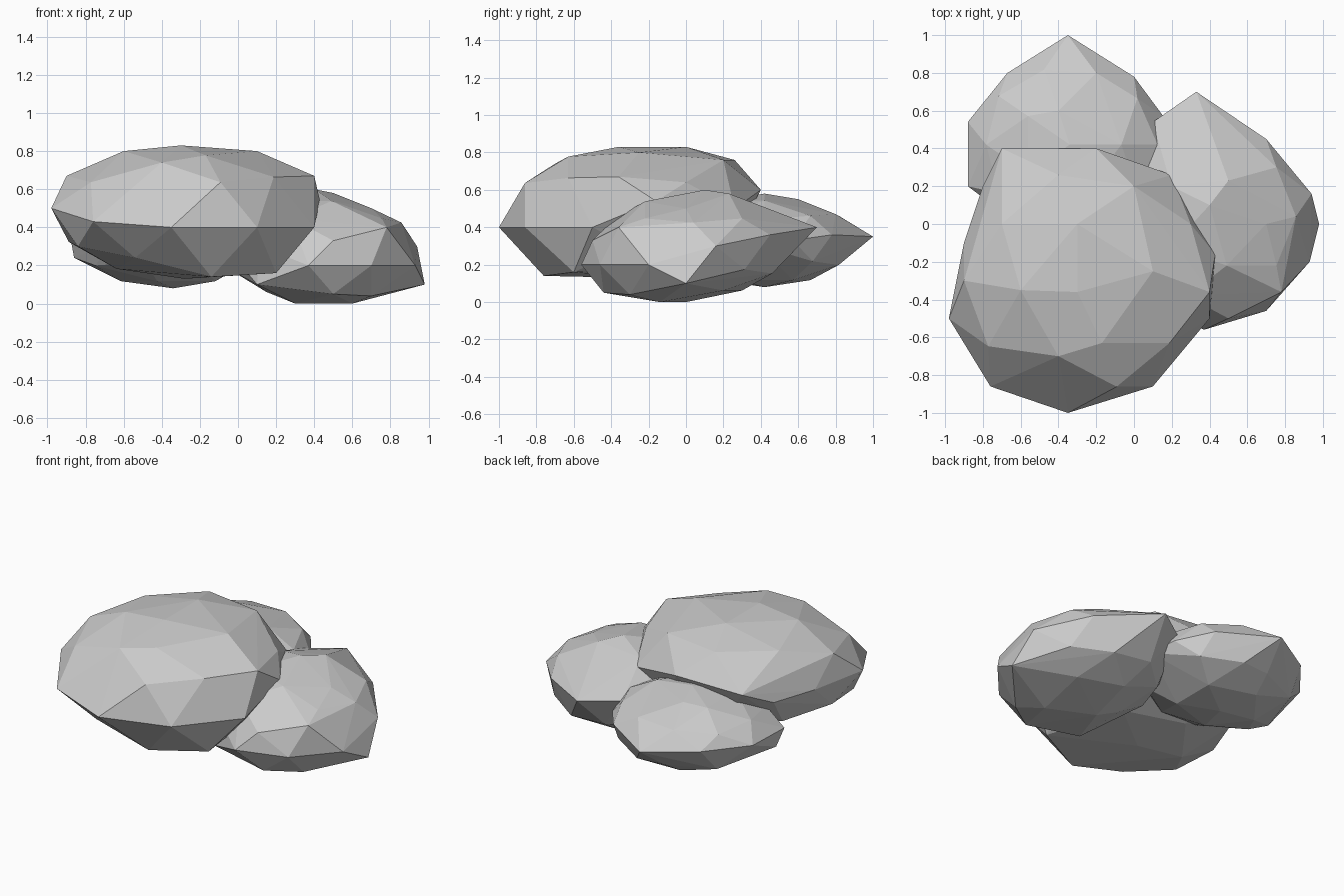
import bpy
import bmesh
from mathutils import Vector

old = bpy.data.objects.get("Cube")
if old:
    bpy.data.objects.remove(old, do_unlink=True)

# One plain stone colour
stone = bpy.data.materials.new("stone_grey")
stone.use_nodes = True
stone.diffuse_color = (0.6, 0.6, 0.6, 1)
stone.node_tree.nodes["Principled BSDF"].inputs["Base Color"].default_value = stone.diffuse_color


def chisel(bm):
    """Wrap the pulled points in a clean convex skin."""
    points = [vert.co.copy() for vert in bm.verts]
    bm.clear()
    for point in points:
        bm.verts.new(point)
    hull = bmesh.ops.convex_hull(bm, input=list(bm.verts))
    spare = set(hull["geom_interior"]) | set(hull["geom_unused"])
    loose = [item for item in spare if isinstance(item, bmesh.types.BMVert)]
    bmesh.ops.delete(bm, geom=loose, context="VERTS")
    bmesh.ops.recalc_face_normals(bm, faces=list(bm.faces))


def make_rock(name, centre, radii, corners):
    """Flattened faceted ball whose nearest points are pulled out to the given corners."""
    bm = bmesh.new()
    bmesh.ops.create_icosphere(bm, subdivisions=2, radius=1)
    centre, radii = Vector(centre), Vector(radii)
    for vert in bm.verts:
        vert.co = vert.co * radii + centre
    free = list(bm.verts)
    for corner in map(Vector, corners):
        nearest = min(free, key=lambda vert: (vert.co - corner).length)
        nearest.co = corner
        free.remove(nearest)
    chisel(bm)

    mesh = bpy.data.meshes.new(name)
    bm.to_mesh(mesh)
    bm.free()
    mesh.materials.append(stone)
    rock = bpy.data.objects.new(name, mesh)
    bpy.context.collection.objects.link(rock)
    return rock


# Large rock leaning over the other two
make_rock("large_front_rock", (-0.28, -0.3, 0.48), (0.68, 0.66, 0.35), [
    # square back end
    (-0.7, 0.4, 0.6), (-0.2, 0.4, 0.6), (0.2, 0.26, 0.5), (-0.4, 0.26, 0.76),
    # flanks
    (0.43, -0.16, 0.54), (0.4, -0.5, 0.4), (0.4, -0.36, 0.67),
    (-0.98, -0.5, 0.5), (-0.9, -0.1, 0.5), (-0.9, -0.3, 0.67), (-0.8, 0.2, 0.5),
    # blunt nose
    (0.1, -0.86, 0.4), (-0.35, -1, 0.4), (-0.76, -0.86, 0.43),
    # broad top
    (-0.6, -0.35, 0.8), (-0.3, 0, 0.83), (-0.3, -0.36, 0.83), (0.1, -0.25, 0.8),
    (-0.4, -0.7, 0.74), (0.3, 0, 0.64), (0, 0.2, 0.76), (-0.7, 0, 0.75),
    # underside
    (-0.14, -0.76, 0.14), (0.2, -0.6, 0.16), (-0.54, -0.75, 0.24),
    (-0.84, -0.6, 0.3),
])

# Low rock at the back, with a pointed end
make_rock("back_rock", (-0.34, 0.42, 0.33), (0.52, 0.49, 0.25), [
    (-0.35, 1, 0.35), (0, 0.78, 0.36), (-0.67, 0.8, 0.36),
    (-0.88, 0.54, 0.36), (-0.88, 0.2, 0.35), (-0.86, 0.26, 0.24),
    (-0.2, 0.8, 0.47), (-0.4, 0.6, 0.55), (-0.4, 0.8, 0.2),
    (-0.75, 0.2, 0.2), (0.2, 0.4, 0.3),
])

# Side rock resting on the ground
make_rock("side_rock", (0.41, 0.04, 0.3), (0.5, 0.52, 0.28), [
    # pointed back end
    (0.33, 0.7, 0.4), (0.7, 0.45, 0.36), (0.1, 0.54, 0.4), (0, 0.35, 0.4),
    # outer flank and front
    (0.94, 0.16, 0.3), (0.98, 0, 0.1), (0.93, -0.2, 0.2), (0.78, -0.36, 0.4),
    (0.7, -0.46, 0.2), (0.37, -0.56, 0.2), (0.5, -0.5, 0.33), (0.1, -0.4, 0.1),
    # crown
    (0.4, 0.1, 0.6), (0.5, 0.23, 0.58), (0.7, 0, 0.5),
    # foot
    (0.5, -0.44, 0.05), (0.3, 0, 0), (0.6, -0.14, 0), (0.7, -0.3, 0.04),
])
